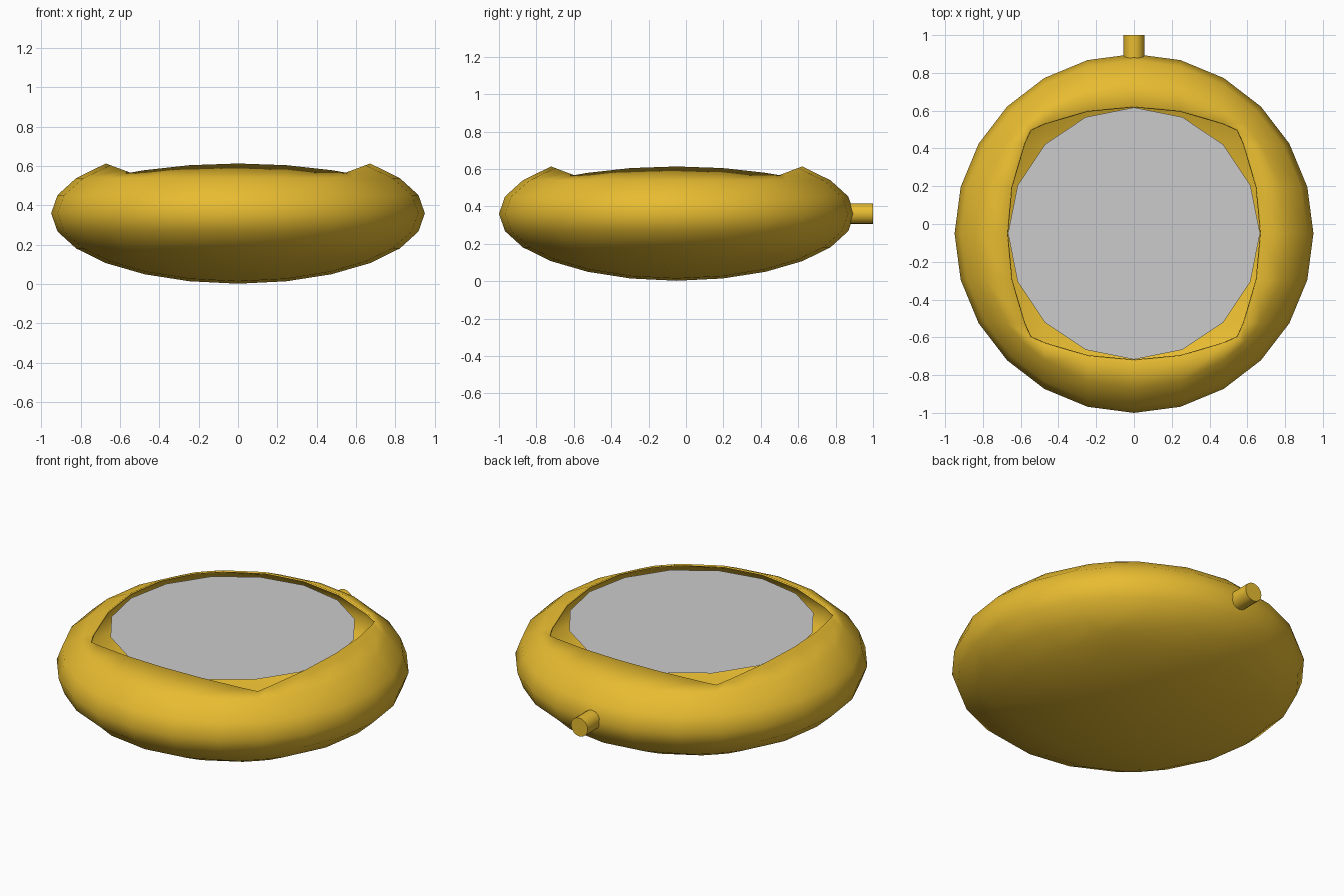
import bpy, bmesh
from math import sin, sqrt, radians, pi
from mathutils import Vector, Matrix

if "Cube" in bpy.data.objects:
    bpy.data.objects.remove(bpy.data.objects["Cube"])

CENTRE = Vector((0, -0.05, 0.36))
RADIUS, HALF_HEIGHT = 0.95, 0.358

gold = bpy.data.materials.new("gold")
gold.diffuse_color = (0.8, 0.5, 0.03, 1)
gold.use_nodes = True
gold.node_tree.nodes["Principled BSDF"].inputs["Base Color"].default_value = gold.diffuse_color


def add_object(name, bm, material=None):
    mesh = bpy.data.meshes.new(name)
    bm.to_mesh(mesh)
    bm.free()
    obj = bpy.data.objects.new(name, mesh)
    bpy.context.collection.objects.link(obj)
    if material:
        mesh.materials.append(material)
    return obj


def smooth(obj, angle):
    bpy.ops.object.select_all(action='DESELECT')
    obj.select_set(True)
    bpy.context.view_layer.objects.active = obj
    bpy.ops.object.shade_smooth_by_angle(angle=radians(angle))


def round_cube_point(i, j):
    """Point on the +z panel of a unit round cube, 15 degrees per step."""
    x, y = sin(radians(15 * i)), sin(radians(15 * j))
    if abs(i) == 3 and abs(j) == 3:
        c = 1 / sqrt(3)
        return Vector((c * i / 3, c * j / 3, c))
    if abs(i) == 3:
        x = i / 3 * sqrt((1 - y * y) / 2)
    if abs(j) == 3:
        y = j / 3 * sqrt((1 - x * x) / 2)
    return Vector((x, y, sqrt(1 - x * x - y * y)))


# Case: flattened round cube with its top panel left open
bm = bmesh.new()
turns = [Matrix.Rotation(pi, 3, 'X')]
turns += [Matrix.Rotation(k * pi / 2, 3, 'Z') @ Matrix.Rotation(pi / 2, 3, 'X') for k in range(4)]
for turn in turns:
    grid = [[bm.verts.new(turn @ round_cube_point(i, j)) for j in range(-3, 4)] for i in range(-3, 4)]
    for i in range(6):
        for j in range(6):
            bm.faces.new((grid[i][j], grid[i + 1][j], grid[i + 1][j + 1], grid[i][j + 1]))
bmesh.ops.remove_doubles(bm, verts=bm.verts, dist=0.001)
bmesh.ops.scale(bm, vec=(RADIUS, RADIUS, HALF_HEIGHT), verts=bm.verts)
bmesh.ops.translate(bm, vec=CENTRE, verts=bm.verts)
case = add_object("case", bm, gold)
smooth(case, 40)
shell = case.modifiers.new("wall", 'SOLIDIFY')
shell.thickness = 0.01
shell.offset = -1

# Dial: flat sixteen-sided disc in the opening
bm = bmesh.new()
bmesh.ops.create_circle(bm, cap_ends=True, segments=16, radius=0.667,
                        matrix=Matrix.Translation((0, CENTRE.y, 0.585)))
add_object("dial", bm)

# Winding knob at the back
bm = bmesh.new()
bmesh.ops.create_cone(bm, cap_ends=True, segments=16, radius1=0.055, radius2=0.055, depth=0.12,
                      matrix=Matrix.Translation((0, 0.94, CENTRE.z)) @ Matrix.Rotation(pi / 2, 4, 'X'))
smooth(add_object("winding_knob", bm, gold), 40)
